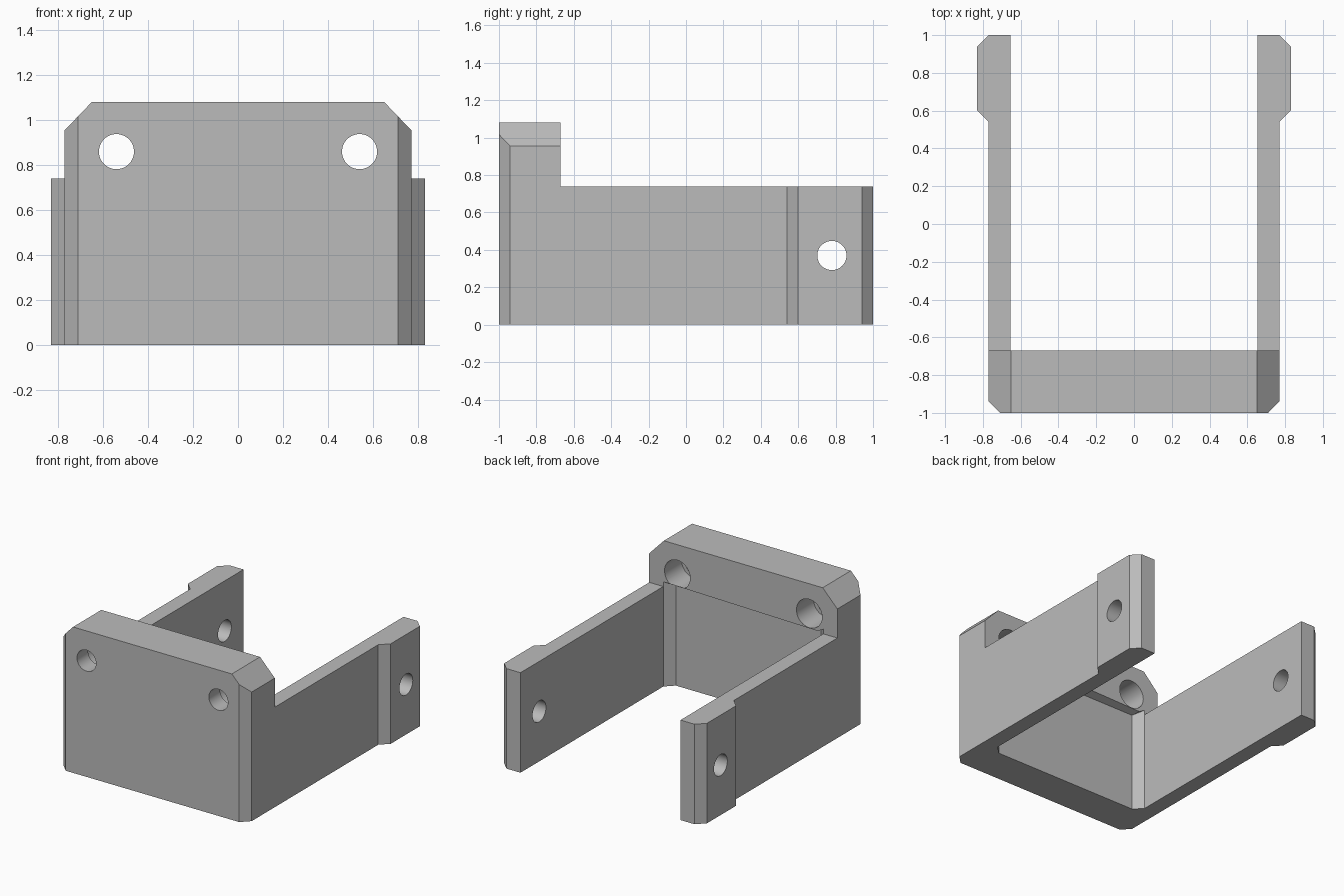
import bpy
import bmesh
from math import radians
from mathutils import Matrix, Vector

cube = bpy.data.objects.get("Cube")
if cube:
    bpy.data.objects.remove(cube, do_unlink=True)

grey = bpy.data.materials.new("plain grey")
grey.use_nodes = True
grey.diffuse_color = (0.5, 0.5, 0.5, 1)
grey.node_tree.nodes["Principled BSDF"].inputs["Base Color"].default_value = (0.5, 0.5, 0.5, 1)


def make_object(name, bm):
    bmesh.ops.recalc_face_normals(bm, faces=bm.faces)
    mesh = bpy.data.meshes.new(name)
    bm.to_mesh(mesh)
    bm.free()
    mesh.materials.append(grey)
    obj = bpy.data.objects.new(name, mesh)
    bpy.context.collection.objects.link(obj)
    return obj


def prism(name, points, place, start, end):
    """Extrude a 2D outline; place(a, b, t) maps it into space."""
    bm = bmesh.new()
    face = bm.faces.new([bm.verts.new(place(a, b, start)) for a, b in points])
    made = bmesh.ops.extrude_face_region(bm, geom=[face])["geom"]
    offset = Vector(place(0, 0, end)) - Vector(place(0, 0, start))
    bmesh.ops.translate(bm, vec=offset, verts=[v for v in made if isinstance(v, bmesh.types.BMVert)])
    return make_object(name, bm)


def cylinder(name, centre, radius, length, axis):
    bm = bmesh.new()
    turn = Matrix.Rotation(radians(90), 4, "Y" if axis == "X" else "X")
    bmesh.ops.create_cone(bm, cap_ends=True, segments=48, radius1=radius, radius2=radius,
                          depth=length, matrix=Matrix.Translation(centre) @ turn)
    return make_object(name, bm)


def mirrored(half):
    return half + [(-x, y) for x, y in reversed(half)]


def plan(a, b, t):
    return (a, b, t)


def side(a, b, t):
    return (t, a, b)


def elevation(a, b, t):
    return (a, t, b)


TOP, ARM_TOP, BACK, INNER = 1.08, 0.74, -0.67, 0.655

# Bracket outline seen from above, with bevelled front corners and arm pads
outline = mirrored([(0.71, -1), (0.77, -0.94), (0.77, 0.54), (0.83, 0.6), (0.83, 0.94),
                    (0.77, 1), (INNER, 1), (INNER, BACK)])
bracket = prism("bracket_body", outline, plan, 0, TOP)

# Low arms behind the tall plate
cutters = [prism("arm_height_cutter", [(BACK, ARM_TOP), (2, ARM_TOP), (2, 2), (BACK, 2)], side, -1, 1)]

# Shallow pocket behind the plate, with bevelled sides and top
pocket = prism("pocket_cutter", mirrored([(INNER, -0.5), (INNER, BACK), (0.595, -0.73)]), plan, -0.1, 0.775)
for v in pocket.data.vertices:
    if v.co.z > 0 and v.co.y < -0.7:
        v.co.z = ARM_TOP
cutters.append(pocket)

for s in (-1, 1):
    # Bevelled top corners of the plate
    corner = [(s * 0.65, TOP), (s * 0.77, 0.955), (s * 0.9, 0.82), (s * 0.9, 1.3), (s * 0.65, 1.3)]
    cutters.append(prism("corner_cutter", corner, elevation, -1.2, -0.6))
    # Stepped plate holes and plain arm holes
    cutters.append(cylinder("plate_hole_cutter", (s * 0.54, -0.85, 0.86), 0.078, 0.6, "Y"))
    cutters.append(cylinder("plate_bore_cutter", (s * 0.54, -0.67, 0.86), 0.105, 0.4, "Y"))
    cutters.append(cylinder("arm_hole_cutter", (s * 0.75, 0.78, 0.37), 0.078, 0.4, "X"))

bpy.context.view_layer.objects.active = bracket
bracket.select_set(True)
for cutter in cutters:
    cutter.hide_render = True
    mod = bracket.modifiers.new(cutter.name, "BOOLEAN")
    mod.operation = "DIFFERENCE"
    mod.solver = "EXACT"
    mod.object = cutter
    bpy.ops.object.modifier_apply(modifier=mod.name)
    bpy.data.objects.remove(cutter, do_unlink=True)

bpy.ops.object.shade_smooth_by_angle(angle=radians(20))
